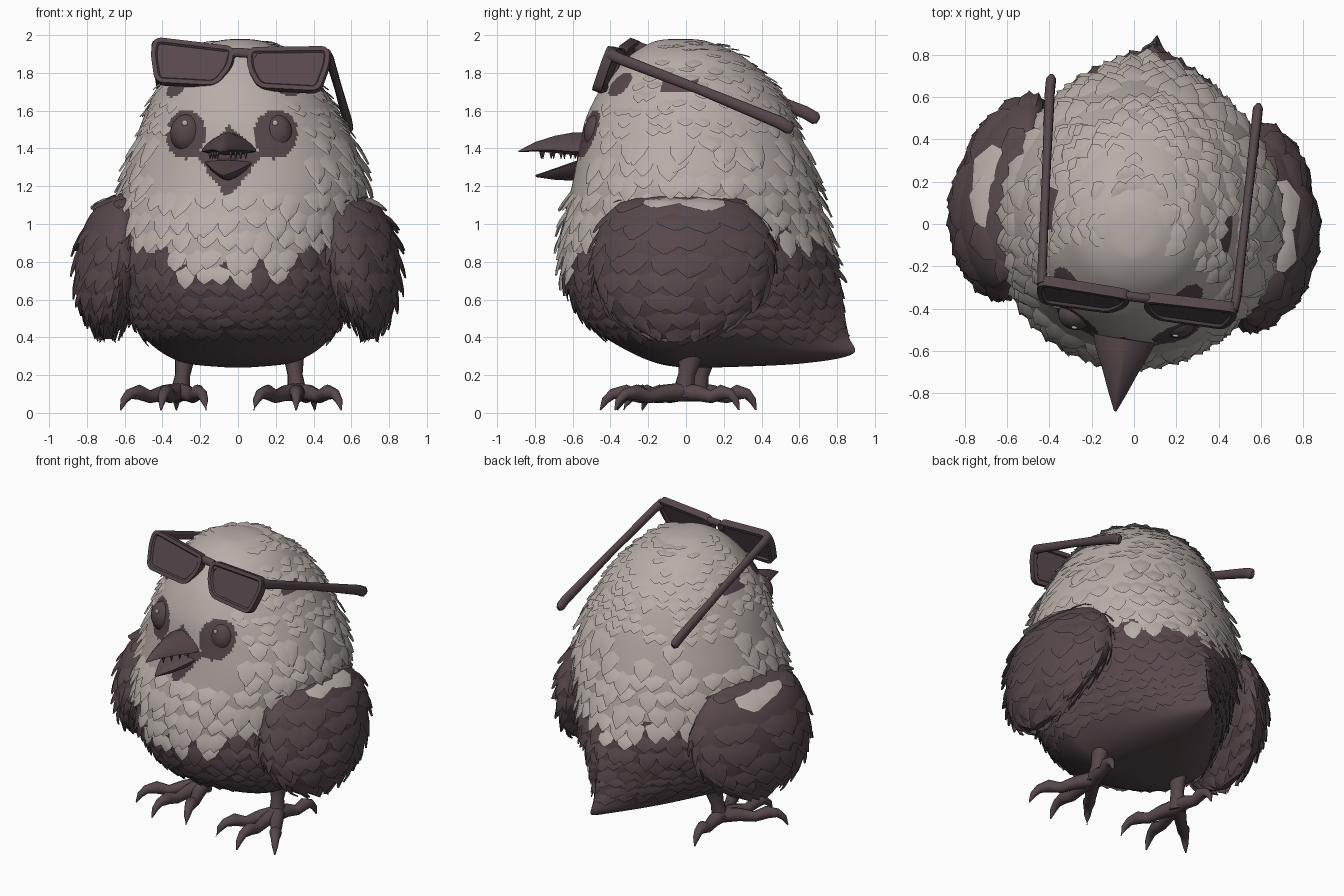
import bpy, bmesh, math, random
from math import sin, cos, pi, radians
from mathutils import Vector, Matrix

random.seed(4)
if "Cube" in bpy.data.objects:
    bpy.data.objects.remove(bpy.data.objects["Cube"])

TURN = Matrix.Rotation(radians(-7), 4, 'Z')      # whole bird turns slightly


def material(name, rgb):
    m = bpy.data.materials.new(name)
    m.use_nodes = True
    m.diffuse_color = (*rgb, 1)
    bsdf = m.node_tree.nodes["Principled BSDF"]
    bsdf.inputs["Base Color"].default_value = (*rgb, 1)
    bsdf.inputs["Roughness"].default_value = 0.8
    return m


CREAM, DARK = 0, 1
MATS = [material("cream_plumage", (0.48, 0.42, 0.39)),
        material("dark_brown", (0.095, 0.064, 0.071))]


def finish(bm, name, colour=None, angle=40, recalc=True):
    if recalc:
        bmesh.ops.recalc_face_normals(bm, faces=bm.faces)
    if colour is not None:
        for f in bm.faces:
            f.material_index = colour
    bm.transform(TURN)
    me = bpy.data.meshes.new(name)
    bm.to_mesh(me)
    bm.free()
    for m in MATS:
        me.materials.append(m)
    ob = bpy.data.objects.new(name, me)
    bpy.context.collection.objects.link(ob)
    bpy.ops.object.select_all(action='DESELECT')
    ob.select_set(True)
    bpy.context.view_layer.objects.active = ob
    bpy.ops.object.shade_smooth_by_angle(angle=radians(angle))


# Surface through rings of (z, half width, front, back, tail point, x centre); bend curls the ends in x
def surface(rings, bend=0):
    def at(a, u):
        i = max(0, min(len(rings) - 2, int(u)))
        t = min(1, max(0, u - i))
        p = [rings[max(0, min(len(rings) - 1, i + k))] for k in (-1, 0, 1, 2)]
        z, w, front, back, point, cx = [
            q1 + 0.5 * t * (q2 - q0 + t * (2*q0 - 5*q1 + 4*q2 - q3 + t * (3*(q1 - q2) + q3 - q0)))
            for q0, q1, q2, q3 in zip(*p)]
        s, c = sin(a), cos(a)
        k = 1 if c > 0 else 1 + point * (1 / (abs(s) + abs(c)) - 1)
        y = front * c if c > 0 else -back * c * k
        return Vector((cx + w * s * k + bend * y * y, y, z))
    return at


def skin(name, surf, top, cols, rows, rule):
    bm = bmesh.new()
    grid = [[bm.verts.new(surf(2 * pi * i / cols, top * j / rows)) for i in range(cols)]
            for j in range(rows + 1)]
    for r0, r1 in zip(grid, grid[1:]):
        for i in range(cols):
            bm.faces.new((r0[i - 1], r1[i - 1], r1[i], r0[i]))
    bm.faces.new(grid[0])
    bm.faces.new(grid[-1])
    for f in bm.faces:
        f.material_index = rule(f.calc_center_median())
    finish(bm, name)


# Overlapping pointed feathers laid in rows down a surface
def plumage(name, surf, start, end, size, rule):
    bm = bmesh.new()
    u, row = start, 0
    while u < end:
        ring = [surf(2 * pi * i / 24, u) for i in range(24)]
        around = sum((ring[i] - ring[i - 1]).length for i in range(24))
        length, width, lift = size(ring[6].z)
        count = max(5, int(around / width))
        for k in range(count):
            a = 2 * pi * (k + 0.5 * (row % 2) + random.uniform(-.3, .3)) / count
            base = surf(a, u)
            colour = rule(base, a)
            if colour is None:
                continue
            du = length * random.uniform(.75, 1.3) / max(.05, (surf(a, u + .1) - base).length * 10)
            da = pi / count * 1.15
            skew = random.uniform(-.5, .5) * da
            normal = (surf(a, u + .05) - base).cross(surf(a + .05, u) - base).normalized()
            rows = []
            for t, wide, up in ((0, .7, -.1), (.35, 1, .35), (.7, .75, .75), (1, .08, 1)):
                rows.append([bm.verts.new(surf(a + skew * t + side * wide * da, u + du * t)
                             + normal * lift * (up - .25 * abs(side)))
                             for side in (-1, 0, 1)])
            for r0, r1 in zip(rows, rows[1:]):
                for i in (0, 1):
                    f = bm.faces.new((r0[i], r1[i], r1[i + 1], r0[i + 1]))
                    f.material_index = colour
        u += .72 * length / max(.05, (surf(pi / 2, u + .1) - ring[6]).length * 10)
        row += 1
    finish(bm, name, angle=50, recalc=False)


# Tapered tube along (x, y, z, side radius, upright radius); peak > 1 makes it a diamond
def tube(bm, pts, n=12, m=Matrix(), peak=1, under=1, over=1):
    loops = []
    for i, (x, y, z, rs, ru) in enumerate(pts):
        d = Vector(pts[min(i + 1, len(pts) - 1)][:3]) - Vector(pts[max(i - 1, 0)][:3])
        d.normalize()
        side = d.cross(Vector((0, 1, 0)) if abs(d.z) > .9 else Vector((0, 0, 1))).normalized()
        up = side.cross(d)
        loop = []
        for k in range(n):
            c, s = [math.copysign(abs(f(2 * pi * k / n)) ** peak, f(2 * pi * k / n))
                    for f in (cos, sin)]
            s *= over if s > 0 else under
            loop.append(bm.verts.new(m @ (Vector((x, y, z)) + side * rs * c + up * ru * s)))
        loops.append(loop)
    for l0, l1 in zip(loops, loops[1:]):
        for k in range(n):
            bm.faces.new((l0[k - 1], l0[k], l1[k], l1[k - 1]))
    bm.faces.new(loops[0])
    bm.faces.new(loops[-1])


def ball(name, centre, radii, colour):
    bm = bmesh.new()
    bmesh.ops.create_uvsphere(bm, u_segments=24, v_segments=16, radius=1,
                              matrix=Matrix.Translation(centre) @ Matrix.Diagonal((*radii, 1)))
    finish(bm, name, colour, 80)


# Body with pointed tail
body = surface([
    (1.98, .03, -.07, .02, 0, .01), (1.965, .13, -.17, .12, 0, .01), (1.9, .27, -.285, .28, 0, .01),
    (1.8, .37, -.385, .41, 0, .01), (1.7, .45, -.46, .50, 0, .015), (1.55, .53, -.53, .58, 0, .025),
    (1.4, .59, -.56, .64, 0, .035), (1.2, .645, -.60, .70, 0, .035), (1.0, .65, -.65, .75, .1, .01),
    (.8, .64, -.66, .80, .2, 0), (.65, .62, -.63, .83, .35, 0), (.5, .57, -.55, .85, .5, 0),
    (.4, .50, -.43, .87, .65, 0), (.31, .39, -.27, .885, .8, 0), (.26, .26, -.14, .6, .7, 0),
    (.24, .05, -.02, .15, .2, 0)])
FACE_X = .02


def border(a):
    c = cos(a)
    return 1.11 - (.34 if c > 0 else .22) * abs(c) ** 1.4 + .03 * sin(9 * a) + .03 * sin(23 * a + 1)


# Dark skin around the eyes, beak and glasses
def face_patch(p):
    x, z = abs(p.x - FACE_X), p.z
    if p.y > -.2:
        return abs(p.y - .02) < .1 and abs(z - 1.735) < .03
    eye = ((x - .24) / .112) ** 2 + ((z - 1.475) / .13) ** 2 < 1
    mouth = x < .175 * min((z - 1.13) / .23, (1.52 - z) / .15)
    brow = (p - Vector((math.copysign(.31, p.x), -.33, 1.755))).length < .085
    return eye or mouth or brow


def body_rule(p):
    a = math.atan2(p.x / .64, -p.y / (.64 if p.y < 0 else .78))
    return DARK if p.z < border(a) or face_patch(p) else CREAM


def body_feathers(p, a):
    smooth_face = 1.27 < p.z < 1.72 and cos(a) > .78
    under_glasses = p.z > 1.68 and cos(a) > .45
    if smooth_face or under_glasses or face_patch(p):
        return None
    if p.z > 1.3 and random.random() < .35:
        return None
    return CREAM if p.z > border(a) else DARK


def body_size(z):
    if z > 1.5:
        return .075, .075, .022
    return (.14, .11, .042) if z > .72 else (.09, .10, .02)


skin("body", body, 15, 230, 180, body_rule)
plumage("body_feathers", body, .8, 11.8, body_size, body_feathers)


# Wings, with a few pale feathers at the shoulder
def wing_feathers(p, a):
    return CREAM if p.z > 1.12 and abs(p.y - .05) < .1 else DARK


for s, label in ((1, "left"), (-1, "right")):
    wing = surface([
        (1.17, .02, -.06, .12, 0, s * .57), (1.14, .1, -.24, .32, 0, s * .59),
        (1.04, .16, -.36, .46, 0, s * .63), (.9, .19, -.41, .53, 0, s * .655),
        (.75, .19, -.42, .53, 0, s * .67), (.6, .15, -.37, .48, .2, s * .695),
        (.48, .085, -.26, .36, .3, s * .705), (.39, .02, -.06, .17, .3, s * .70)], -s * .38)
    skin(label + "_wing", wing, 7, 64, 40, lambda p: DARK)
    plumage(label + "_wing_feathers", wing, .9, 6.5, lambda z: (.15, .12, .036), wing_feathers)

# Beak with small teeth and a closed throat
bm = bmesh.new()
X = FACE_X
tube(bm, [(X, -.48, 1.385, .165, .1), (X, -.6, 1.385, .13, .1), (X, -.7, 1.392, .085, .075),
          (X, -.8, 1.392, .045, .042), (X, -.89, 1.382, .006, .006)], 24, peak=1.4, under=.2)
for s in (-1, 1):
    for k in range(4):
        y = -.6 - .055 * k
        x = X + s * (.095 - .02 * k)
        tube(bm, [(x, y, 1.385, .013, .013), (x, y, 1.345, .002, .002)], 6)
finish(bm, "upper_beak", DARK)
bm = bmesh.new()
tube(bm, [(X, -.48, 1.35, .155, .12), (X, -.6, 1.315, .11, .088), (X, -.7, 1.285, .065, .055),
          (X, -.8, 1.258, .008, .01)], 24, peak=1.4, over=.15)
finish(bm, "lower_beak", DARK)
ball("throat", (X, -.5, 1.36), (.13, .08, .06), DARK)

# Eyes and glints
for s, label in ((1, "left"), (-1, "right")):
    x, y = X + s * .24, -.447 + .01 * s
    ball(label + "_eye", (x, y, 1.48), (.085, .075, .1), DARK)
    ball(label + "_eye_glint", (x, y - .064, 1.535), (.015, .008, .016), CREAM)

# Legs, toes and claws
TOE = [(0, .11, .05), (.12, .105, .042), (.22, .085, .034), (.3, .11, .04), (.37, .10, .028),
       (.41, .065, .02), (.435, .015, .004)]
for s, label in ((1, "left"), (-1, "right")):
    bm = bmesh.new()
    tube(bm, [(s * .29, .07, .42, .08, .09), (s * .29, .06, .3, .055, .065),
              (s * .3, .04, .2, .04, .045), (s * .315, .02, .08, .055, .06)])
    for angle, size in ((-27, .95), (6, 1), (40, .98), (170, .72)):
        d = radians(angle)
        tube(bm, [(s * (.315 + sin(d) * r * size), .02 - cos(d) * r * size, z, t, t)
                  for r, z, t in TOE])
    finish(bm, label + "_leg", DARK, 60)

# Sunglasses pushed up on the head
TILT = (Matrix.Translation((.055, -.365, 1.835)) @ Matrix.Rotation(radians(-1), 4, 'Z')
        @ Matrix.Rotation(radians(3.0), 4, 'Y') @ Matrix.Rotation(radians(-21), 4, 'X'))
RIM = [(.035, .10), (.47, .13), (.48, .04), (.44, -.125), (.11, -.125), (.04, -.01)]
for s, label in ((1, "left"), (-1, "right")):
    bm = bmesh.new()
    bm.faces.new([bm.verts.new((s * x, -.03, z)) for x, z in RIM])
    bmesh.ops.bevel(bm, geom=bm.verts[:], offset=.042, segments=4, affect='VERTICES', profile=.5)
    ext = bmesh.ops.extrude_face_region(bm, geom=bm.faces[:], use_keep_orig=True)
    back = [g for g in ext["geom"] if isinstance(g, bmesh.types.BMFace)]
    bmesh.ops.translate(bm, verts=[v for f in back for v in f.verts], vec=(0, .05, 0))
    bmesh.ops.recalc_face_normals(bm, faces=bm.faces)
    for f in [f for f in bm.faces if abs(f.normal.y) > .9]:
        bmesh.ops.inset_individual(bm, faces=[f], thickness=.024)
        bmesh.ops.inset_individual(bm, faces=[f], thickness=.008, depth=-.012)
    bm.transform(TILT)
    finish(bm, label + "_lens_and_rim", DARK, 35)
    bm = bmesh.new()
    end = .46 if s > 0 else .53
    tube(bm, [(s * .455, -.01, .09, .026, .032), (s * .465, .05, .09, .022, .03),
              (s * (.465 + end) / 2, .5, .09, .02, .026), (s * end, .97, .08, .024, .034),
              (s * end, 1.03, .07, .024, .034), (s * end, 1.05, .067, .012, .02)], 12, TILT)
    finish(bm, label + "_temple_arm", DARK, 50)
bm = bmesh.new()
tube(bm, [(-.08, 0, .055, .024, .035), (-.03, -.005, .075, .022, .026),
          (.03, -.005, .075, .022, .026), (.08, 0, .055, .024, .035)], 12, TILT)
finish(bm, "glasses_bridge", DARK)
